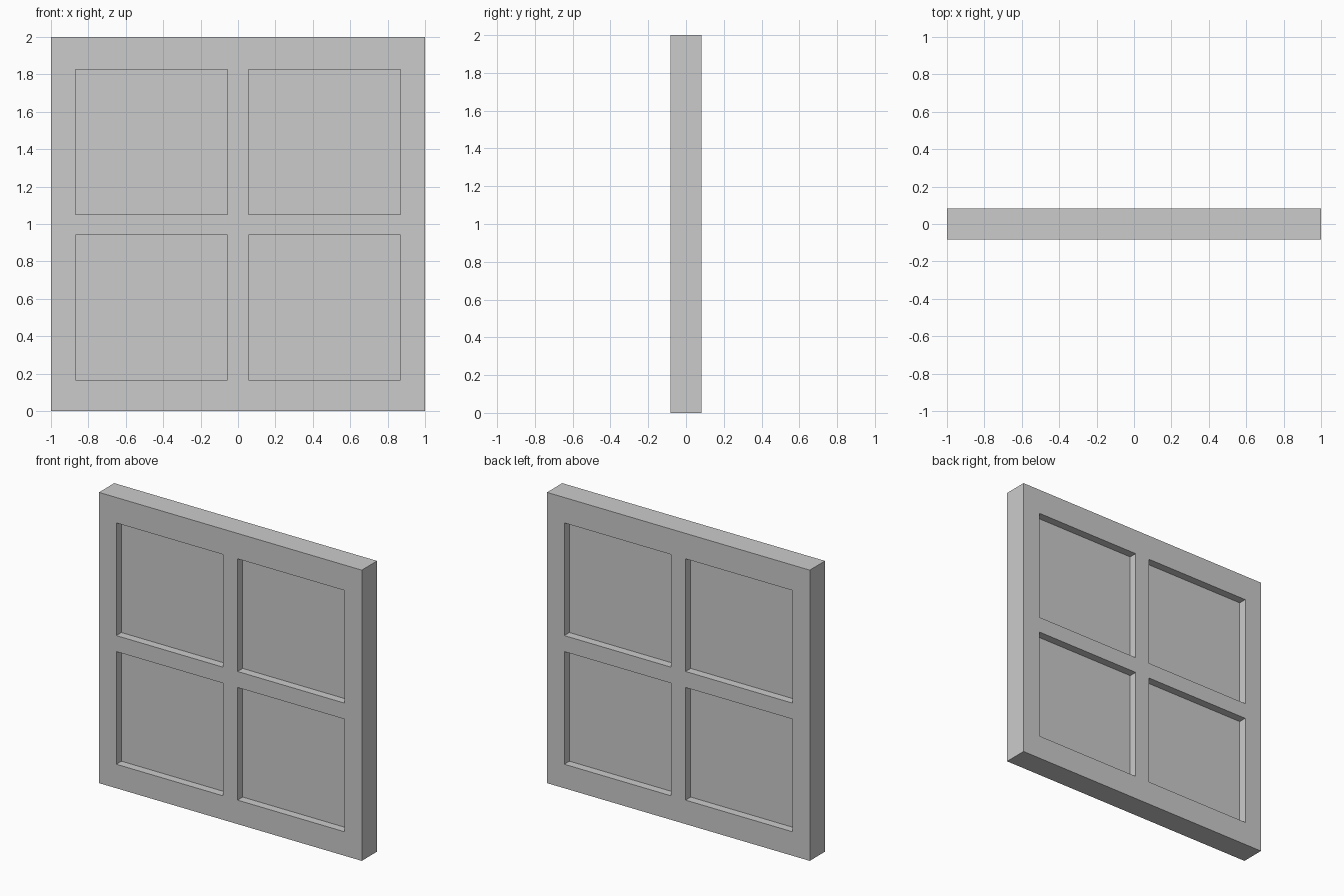
import bpy, bmesh

if "Cube" in bpy.data.objects:
    bpy.data.objects.remove(bpy.data.objects["Cube"])

DEPTH = 0.166        # frame thickness in y
GLASS = 0.055        # pane thickness in y
XS = [-1, -0.868, -0.055, 0.055, 0.868, 1]      # rail / opening divisions
ZS = [0, 0.165, 0.94, 1.05, 1.825, 2]


def slab(name, xs, zs, thick, keep):
    """Extrude the kept cells of an x-z grid into one solid centred on y = 0."""
    bm = bmesh.new()
    grid = [[bm.verts.new((x, -thick / 2, z)) for z in zs] for x in xs]
    for i in range(len(xs) - 1):
        for j in range(len(zs) - 1):
            if keep(i, j):
                bm.faces.new((grid[i][j], grid[i + 1][j],
                              grid[i + 1][j + 1], grid[i][j + 1]))
    front = bm.faces[:]
    ext = bmesh.ops.extrude_face_region(bm, geom=front, use_keep_orig=True)
    moved = [e for e in ext["geom"] if isinstance(e, bmesh.types.BMVert)]
    bmesh.ops.translate(bm, verts=moved, vec=(0, thick, 0))
    bmesh.ops.recalc_face_normals(bm, faces=bm.faces[:])
    mesh = bpy.data.meshes.new(name)
    bm.to_mesh(mesh)
    bm.free()
    obj = bpy.data.objects.new(name, mesh)
    bpy.context.collection.objects.link(obj)
    return obj


# Outer frame with the crossing bars, four openings left free
slab("window_frame", XS, ZS, DEPTH, lambda i, j: not (i % 2 and j % 2))

# Recessed panes, one per opening
for row, j in (("lower", 1), ("upper", 3)):
    for side, i in (("left", 1), ("right", 3)):
        slab(f"pane_{row}_{side}", XS[i:i + 2], ZS[j:j + 2], GLASS,
             lambda a, b: True)
